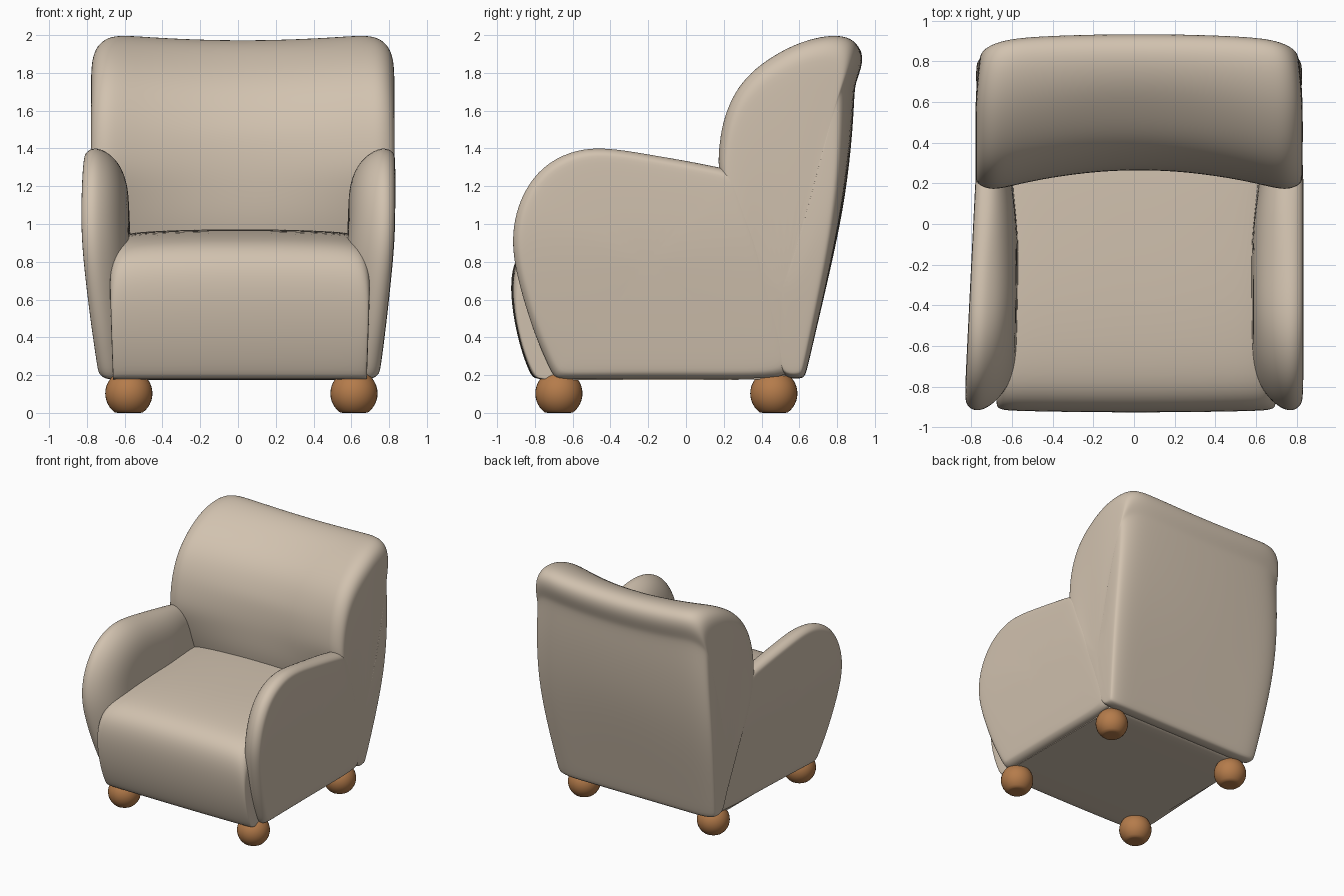
import bpy, bmesh, math


def material(name, rgb):
    m = bpy.data.materials.new(name)
    m.diffuse_color = (*rgb, 1)
    return m


fabric = material("beige fabric", (0.64, 0.54, 0.43))
wood = material("brown wood", (0.46, 0.2, 0.07))


def clamp(v):
    return min(1, max(0, v))


def taper(z):
    """How far the sides lean inward towards the floor."""
    return 0.085 * (max(0, 1 - z) / 0.82) ** 1.3


def finish(name, bm, mat, subdivide):
    bmesh.ops.recalc_face_normals(bm, faces=bm.faces)
    me = bpy.data.meshes.new(name)
    bm.to_mesh(me)
    bm.free()
    me.materials.append(mat)
    me.polygons.foreach_set("use_smooth", [True] * len(me.polygons))
    ob = bpy.data.objects.new(name, me)
    bpy.context.collection.objects.link(ob)
    if subdivide:
        mod = ob.modifiers.new("soft", 'SUBSURF')
        mod.levels = mod.render_levels = 2
    return ob


def loft(name, profile, rings, centre, place):
    """Skin a (y, z) profile through rings of (x, y scale, z scale)."""
    bm = bmesh.new()
    cy, cz = centre
    loops = []
    for x, sy, sz in rings:
        loops.append([bm.verts.new(place(x, cy + (y - cy) * sy, cz + (z - cz) * sz))
                      for y, z in profile])
    n = len(profile)
    for a, b in zip(loops, loops[1:]):
        for i in range(n):
            j = (i + 1) % n
            bm.faces.new((a[i], a[j], b[j], b[i]))
    bm.faces.new(loops[0])
    bm.faces.new(loops[-1])
    return finish(name, bm, fabric, True)


def both_sides(half):
    return [(-x, sy, sz) for x, sy, sz in half] + [r for r in reversed(half) if r[0] > 0]


# Seat block with rolled front
seat_profile = [(-0.79, 0.175), (-0.82, 0.19), (-0.87, 0.32), (-0.91, 0.48), (-0.932, 0.66),
                (-0.915, 0.8), (-0.85, 0.885), (-0.72, 0.935), (-0.4, 0.965), (0, 0.972),
                (0.3, 0.972), (0.54, 0.96), (0.56, 0.94), (0.56, 0.5), (0.56, 0.19),
                (0.54, 0.175), (0, 0.175), (-0.5, 0.175)]
seat_rings = both_sides([(0.69, 0.3, 0.3), (0.695, 0.7, 0.55), (0.697, 0.95, 0.76),
                         (0.69, 0.97, 0.86), (0.66, 0.985, 0.94), (0.6, 0.99, 0.975),
                         (0.45, 0.995, 0.99), (0.2, 1, 1), (0, 1, 1)])
loft("seat", seat_profile, seat_rings, (-0.2, 0.175),
     lambda x, y, z: (0.01 + x * (1 - 0.4 * taper(z)), y, z))

# Backrest with dished front and overhanging top roll
back_profile = [(0.5, 0.18), (0.5, 0.3), (0.43, 0.52), (0.36, 0.75), (0.265, 0.97), (0.19, 1.17),
                (0.155, 1.3), (0.165, 1.45), (0.19, 1.58), (0.245, 1.71), (0.33, 1.815),
                (0.45, 1.905), (0.6, 1.978), (0.75, 2.01), (0.86, 2.005), (0.92, 1.96),
                (0.925, 1.88), (0.89, 1.79), (0.88, 1.74), (0.87, 1.5), (0.83, 1.15),
                (0.77, 0.8), (0.68, 0.4), (0.635, 0.2), (0.62, 0.18)]
back_rings = both_sides([(0.805, 0.15, 0.2), (0.805, 0.5, 0.6), (0.805, 0.8, 0.89),
                         (0.798, 0.87, 0.93), (0.775, 0.93, 0.965), (0.72, 0.98, 0.99),
                         (0.64, 1, 1), (0.5, 1, 1), (0.25, 1, 1), (0, 1, 1)])


def place_back(x, y, z):
    dish = max(0, 1 - (x / 0.72) ** 2)
    front = clamp((0.88 - y) / 0.4) * clamp((z - 0.92) / 0.35)
    rear = clamp((y - 0.62) / 0.3) * clamp((z - 1.2) / 0.5)
    low = 0.035 * dish if z > 1.5 else 0
    x2 = x * (1 - 0.035 * rear) - x / 0.805 * taper(z)
    back = 0.012 * dish * clamp(z - 0.4) - 0.03 * rear * (abs(x) / 0.8) ** 4
    return (0.025 + x2, y + dish * 0.1 * front + back, z - low)


loft("backrest", back_profile, back_rings, (0.5, 0.5), place_back)

# Arms: flat outside, rolled rim, bulging inside
arm_profile = [(-0.7, 0.18), (-0.75, 0.29), (-0.81, 0.43), (-0.87, 0.62), (-0.91, 0.78),
               (-0.925, 0.92), (-0.905, 1.06), (-0.855, 1.185), (-0.765, 1.305), (-0.62, 1.387),
               (-0.45, 1.412), (-0.2, 1.37), (0.0, 1.335), (0.17, 1.3), (0.26, 1.28),
               (0.3, 1.19), (0.37, 0.97), (0.45, 0.75), (0.53, 0.45), (0.57, 0.25),
               (0.55, 0.18), (0.2, 0.18), (-0.3, 0.18), (-0.66, 0.175)]
arm_rings = [(0.25, 0.15, 0.15), (0.25, 0.45, 0.45), (0.245, 0.65, 0.65), (0.215, 0.8, 0.81),
             (0.165, 0.91, 0.92), (0.115, 0.97, 0.975), (0.07, 1, 1.003), (0.03, 0.99, 0.99),
             (0.007, 0.955, 0.955), (0.0, 0.92, 0.92), (0.0, 0.6, 0.6), (0.0, 0.2, 0.2)]


def arm_place(side):
    def place(d, y, z):
        # Inner bulge thins out and runs back into the backrest
        if d > 0.1 and y > -0.2:
            y = min(0.5, y + d * 0.6 * clamp((y + 0.2) / 0.15))
        skew = 0.05 * (y + 0.85) * (1 - 3 * d) if side < 0 else 0
        d *= 1 - 0.13 * clamp(y / 0.2)
        return (side * (0.833 - d - taper(z)) + skew, y, z)
    return place


for label, side in (("left_arm", -1), ("right_arm", 1)):
    loft(label, arm_profile, arm_rings, (-0.2, 0.8), arm_place(side))

# Ball feet flattened on the floor
for fx, lr in ((-0.578, "left"), (0.614, "right")):
    for fy, fb in ((-0.673, "front"), (0.465, "back")):
        bm = bmesh.new()
        bmesh.ops.create_uvsphere(bm, u_segments=32, v_segments=20, radius=0.125)
        for v in bm.verts:
            v.co = (v.co.x + fx, v.co.y + fy, max(0, v.co.z + 0.103))
        finish(f"{fb}_{lr}_foot", bm, wood, False)
